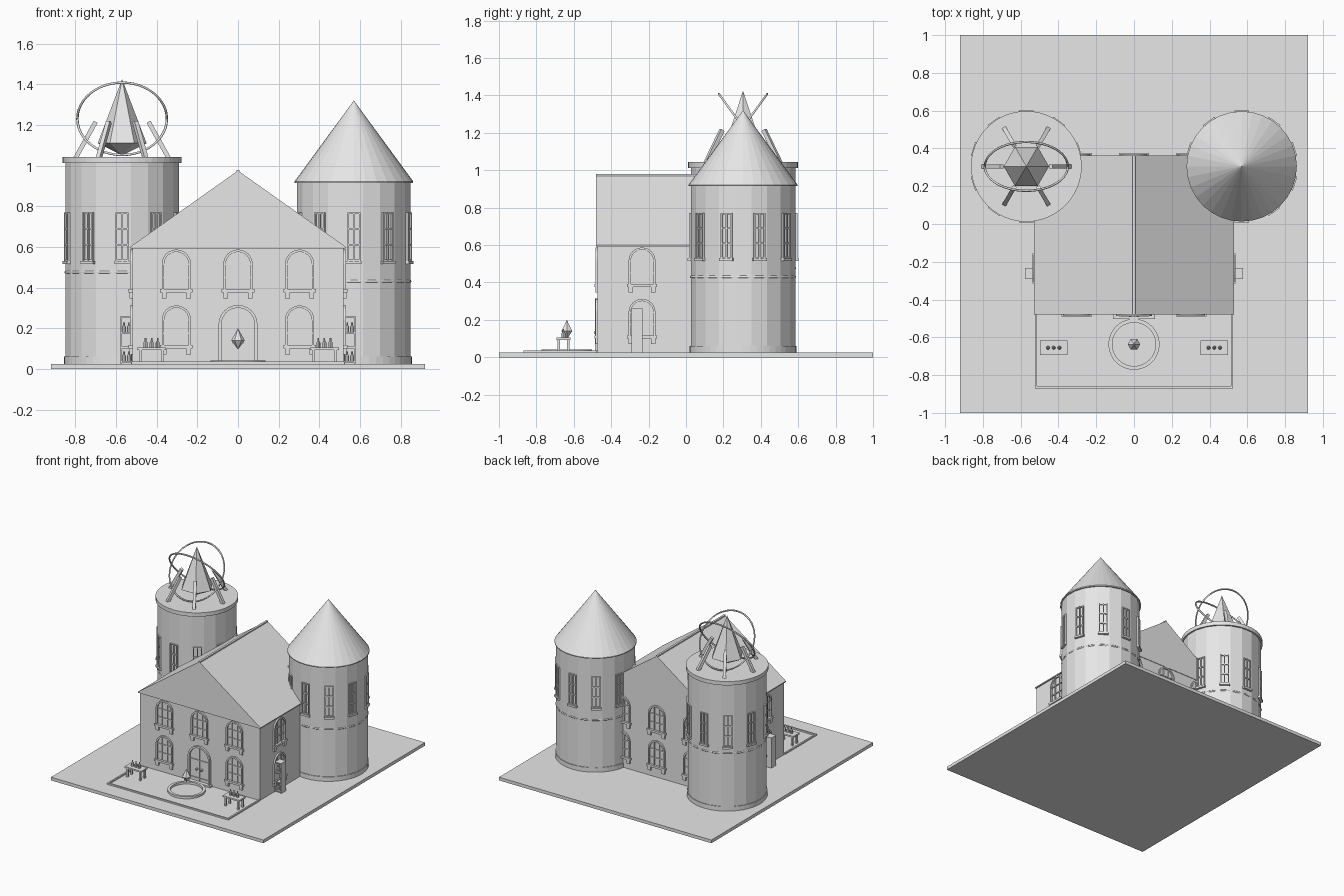
import bpy, bmesh
from math import pi, sin, cos, radians
from mathutils import Matrix, Vector

cube = bpy.data.objects.get("Cube")
if cube:
    bpy.data.objects.remove(cube)

stone = bpy.data.materials.new("light grey stone")
stone.use_nodes = True
GREY = (0.8, 0.8, 0.8, 1)
stone.diffuse_color = GREY
stone.node_tree.nodes["Principled BSDF"].inputs["Base Color"].default_value = GREY


def finish(name, bm, place=None):
    if place:
        bm.transform(place)
    bmesh.ops.recalc_face_normals(bm, faces=bm.faces)
    mesh = bpy.data.meshes.new(name)
    bm.to_mesh(mesh)
    bm.free()
    mesh.materials.append(stone)
    ob = bpy.data.objects.new(name, mesh)
    bpy.context.collection.objects.link(ob)
    return ob


def add_box(bm, x0, x1, y0, y1, z0, z1):
    m = Matrix.Translation(((x0 + x1) / 2, (y0 + y1) / 2, (z0 + z1) / 2))
    bmesh.ops.create_cube(bm, size=1, matrix=m @ Matrix.Diagonal((x1 - x0, y1 - y0, z1 - z0, 1)))


def box(name, *b):
    bm = bmesh.new()
    add_box(bm, *b)
    return finish(name, bm)


def add_lathe(bm, profile, n, phase=0.0, closed=False):
    """Spin (radius, z) points around z; a radius of zero closes to a point."""
    rings = []
    for r, z in profile:
        if r == 0:
            rings.append([bm.verts.new((0, 0, z))] * n)
        else:
            rings.append([bm.verts.new((r * cos(phase + 2 * pi * i / n), r * sin(phase + 2 * pi * i / n), z))
                          for i in range(n)])
    pairs = list(zip(rings, rings[1:])) + ([(rings[-1], rings[0])] if closed else [])
    for a, b in pairs:
        for i in range(n):
            j = (i + 1) % n
            bm.faces.new(list(dict.fromkeys((a[i], a[j], b[j], b[i]))))


def lathe(name, at, profile, n, phase=0.0, closed=False):
    bm = bmesh.new()
    add_lathe(bm, profile, n, phase, closed)
    return finish(name, bm, Matrix.Translation(at))


def hoop(name, radius, thick, place):
    bm = bmesh.new()
    add_lathe(bm, [(radius + thick * cos(k * pi / 3), thick * sin(k * pi / 3)) for k in range(6)], 48, closed=True)
    ob = finish(name, bm, place)
    ob.data.polygons.foreach_set("use_smooth", [True] * len(ob.data.polygons))


def arch(half, z0, spring):
    return [(half, z0)] + [(half * cos(k * pi / 12), spring + half * sin(k * pi / 12)) for k in range(13)] + [(-half, z0)]


def add_arch_frame(bm, half, z0, spring, width, depth):
    """Arched band standing proud of the wall towards -y."""
    outer, inner = arch(half, z0, spring), arch(half - width, z0, spring)
    rows = [[bm.verts.new((x, y, z)) for x, z in line]
            for line, y in ((outer, 0), (outer, -depth), (inner, -depth), (inner, 0))]
    for a, b in zip(rows, rows[1:] + rows[:1]):
        for i in range(len(a) - 1):
            bm.faces.new((a[i], a[i + 1], b[i + 1], b[i]))
    for end in (0, -1):
        bm.faces.new([r[end] for r in rows])


def arched_window(name, place, z):
    bm = bmesh.new()
    add_arch_frame(bm, 0.072, z, z + 0.125, 0.012, 0.012)
    for x in (-0.023, 0.023):
        add_box(bm, x - 0.003, x + 0.003, -0.007, 0, z, z + 0.18)
    for h in (0.06, 0.125):
        add_box(bm, -0.062, 0.062, -0.007, 0, z + h - 0.003, z + h + 0.003)
    add_box(bm, -0.08, 0.08, -0.018, 0, z - 0.014, z + 0.002)      # sill
    for x in (-0.06, 0.06):                                         # brackets
        add_box(bm, x - 0.012, x + 0.012, -0.013, 0, z - 0.045, z - 0.014)
    finish(name, bm, place)


def tower_window(name, place):
    bm = bmesh.new()
    for x in (-0.028, 0, 0.028):
        add_box(bm, x - 0.004, x + 0.004, -0.01, 0.004, 0.53, 0.77)
    for z in (0.533, 0.61, 0.69, 0.766):
        add_box(bm, -0.032, 0.032, -0.008, 0.004, z - 0.004, z + 0.004)
    add_box(bm, -0.038, 0.038, -0.017, 0.004, 0.515, 0.53)
    finish(name, bm, place)


def add_bottle(bm, x, y, z):
    sub = bmesh.new()
    add_lathe(sub, [(0, 0), (0.010, 0), (0.010, 0.024), (0.004, 0.034), (0.004, 0.046), (0, 0.046)], 8)
    sub.transform(Matrix.Translation((x, y, z)))
    tmp = bpy.data.meshes.new("tmp")
    sub.to_mesh(tmp)
    sub.free()
    bm.from_mesh(tmp)
    bpy.data.meshes.remove(tmp)


# Ground and courtyard border
G = 0.025
box("ground_slab", -0.92, 0.92, -1, 1, 0, G)
for s, side in ((-1, "right"), (1, "left")):
    box("courtyard_edge_" + side, s * 0.519 - 0.006, s * 0.519 + 0.006, -0.87, -0.475, G, 0.036)
box("courtyard_edge_front", -0.525, 0.525, -0.87, -0.858, G, 0.036)

# Main hall with gable roof
box("hall_walls", -0.52, 0.52, -0.472, 0.358, G, 0.605)
bm = bmesh.new()
ends = [[bm.verts.new((x, y, z)) for x, z in ((-0.53, 0.592), (0.53, 0.592), (0.53, 0.6), (0, 0.975), (-0.53, 0.6))]
        for y in (-0.48, 0.362)]
for e in ends:
    bm.faces.new(e)
for i in range(5):
    j = (i + 1) % 5
    bm.faces.new((ends[0][i], ends[0][j], ends[1][j], ends[1][i]))
finish("hall_roof", bm)
box("roof_ridge", -0.008, 0.008, -0.48, 0.362, 0.965, 0.979)

# Hall windows
for wall, turn, off in (("front", 0, (0, -0.472)), ("back", pi, (0, 0.358))):
    for x in (-0.303, 0, 0.303):
        for z in (0.39, 0.115):
            if wall == "front" and x == 0 and z < 0.2:
                continue
            arched_window(wall + "_window", Matrix.Translation((x, off[1], 0)) @ Matrix.Rotation(turn, 4, "Z"), z)
for s in (-1, 1):
    for z in (0.39, 0.115):
        arched_window("side_window", Matrix.Translation((s * 0.52, -0.235, 0)) @ Matrix.Rotation(s * pi / 2, 4, "Z"), z)

# Front door
bm = bmesh.new()
add_arch_frame(bm, 0.096, G, 0.218, 0.014, 0.015)
add_box(bm, -0.002, 0.002, -0.005, 0, G, 0.3)
for z in (0.06, 0.2):
    add_box(bm, -0.078, 0.078, -0.007, 0, z - 0.003, z + 0.003)
for x in (-0.02, 0.02):
    add_box(bm, x - 0.006, x + 0.006, -0.02, 0, 0.125, 0.137)
add_box(bm, -0.11, 0.11, -0.03, 0, G, 0.036)
finish("front_door", bm, Matrix.Translation((0, -0.472, 0)))

# Round towers
SIDES = 20
for name, cx, top, band in (("observatory", -0.57, 1.015, 0.475), ("cone", 0.57, 0.92, 0.43)):
    at = (cx, 0.305, 0)
    lathe(name + "_tower_wall", at, [(0, G), (0.283, G), (0.283, top), (0, top)], SIDES, pi / SIDES)
    lathe(name + "_tower_plinth", at, [(0, G), (0.286, G), (0.286, 0.06), (0, 0.06)], 48)
    hoop(name + "_tower_band", 0.277, 0.007, Matrix.Translation((cx, 0.305, band)))
    for k in range(10):
        turn = Matrix.Rotation(k * pi / 5, 4, "Z")
        tower_window(name + "_tower_window", Matrix.Translation(at) @ turn @ Matrix.Translation((0, -0.28, 0)))
lathe("cone_roof", (0.57, 0.305, 0), [(0, 0.915), (0.292, 0.915), (0.292, 0.922), (0, 1.32)], 32)
lathe("observatory_deck", (-0.57, 0.305, 0), [(0, 1.013), (0.293, 1.013), (0.293, 1.043), (0, 1.043)], 48)

# Observatory crystal, leaning props and crossed hoops
lathe("tower_crystal", (-0.57, 0.305, 0), [(0, 1.05), (0.12, 1.11), (0, 1.425)], 6)
for k in range(6):
    low, high = Vector((0.23, 0, 1.035)), Vector((0.13, 0, 1.215))
    bm = bmesh.new()
    add_box(bm, -0.011, 0.011, -0.011, 0.011, 0, (high - low).length)
    lean = Vector((0, 0, 1)).rotation_difference(high - low).to_matrix().to_4x4()
    finish("crystal_prop", bm, Matrix.Translation((-0.57, 0.305, 0)) @ Matrix.Rotation(k * pi / 3, 4, "Z")
           @ Matrix.Translation(low) @ lean)
for s in (-1, 1):
    hoop("crystal_hoop", 0.22, 0.006, Matrix.Translation((-0.57, 0.305, 1.23)) @ Matrix.Rotation(s * radians(54), 4, "X"))

# Courtyard pool with floating crystal
lathe("pool_rim", (0, -0.637, 0), [(0.135, G), (0.135, 0.042), (0.115, 0.042), (0.115, G)], 40, closed=True)
lathe("pool_crystal", (0, -0.637, 0), [(0, 0.095), (0.033, 0.14), (0, 0.2)], 6)

for s in (-1, 1):
    # Bench with bottles
    bm = bmesh.new()
    add_box(bm, -0.072, 0.072, -0.038, 0.038, 0.093, 0.105)
    for x in (-0.055, 0.055):
        for y in (-0.026, 0.026):
            add_box(bm, x - 0.007, x + 0.007, y - 0.007, y + 0.007, G, 0.095)
    for x in (-0.03, 0, 0.03):
        add_bottle(bm, x, 0, 0.105)
    finish("bench", bm, Matrix.Translation((s * 0.425, -0.655, 0)))

    # Shelf stand against the side wall
    bm = bmesh.new()
    add_box(bm, -0.027, 0.027, 0.022, 0.03, G, 0.26)
    for x in (-0.025, 0.025):
        add_box(bm, x - 0.003, x + 0.003, -0.03, 0.03, G, 0.26)
    for z in (0.035, 0.105, 0.178, 0.257):
        add_box(bm, -0.027, 0.027, -0.03, 0.03, z - 0.004, z + 0.004)
    for z in (0.039, 0.182):
        for x in (-0.012, 0.012):
            add_bottle(bm, x, -0.008, z)
    finish("shelf_stand", bm, Matrix.Translation((s * 0.549, -0.262, 0)))
